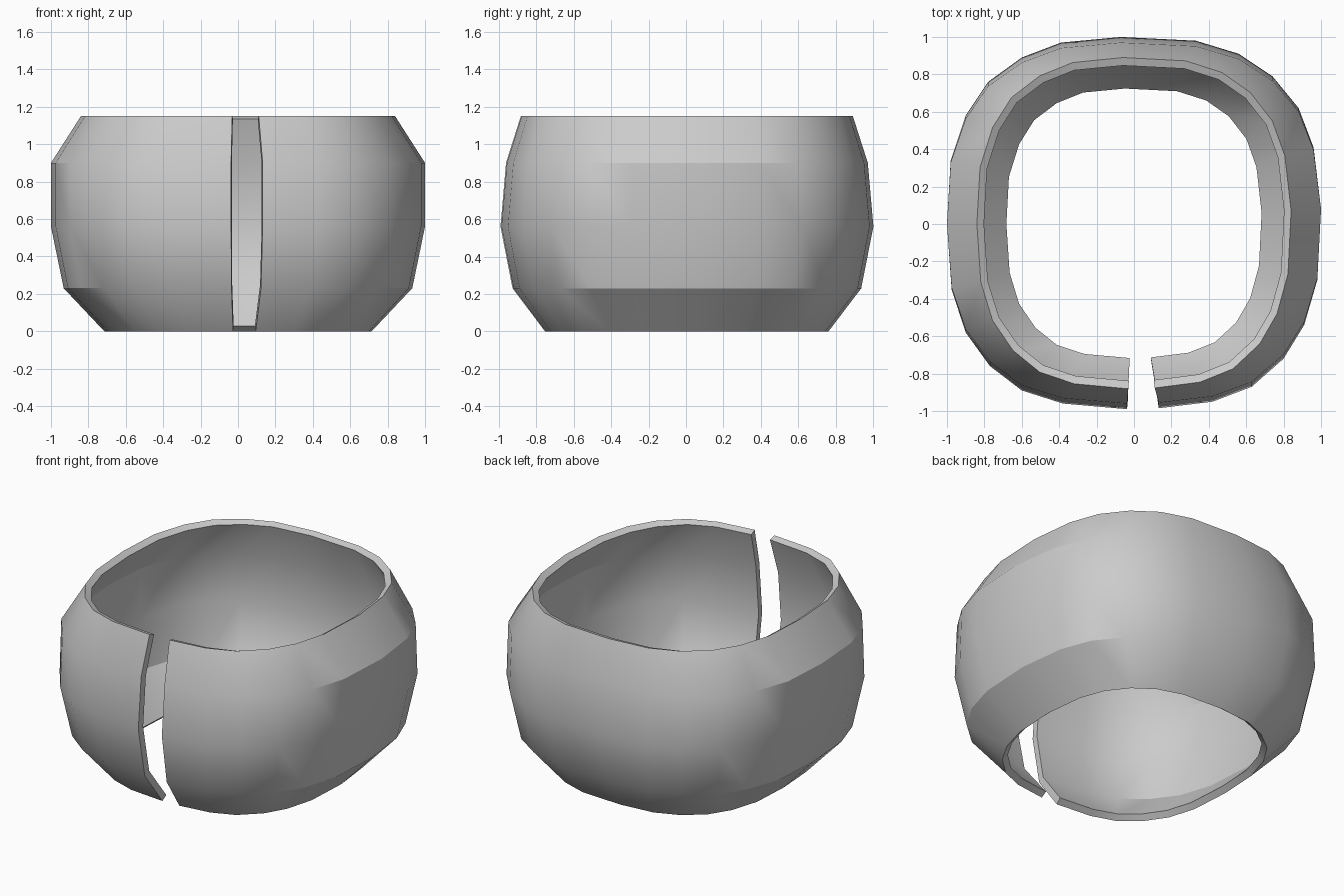
import bpy
import bmesh
import math

cube = bpy.data.objects.get("Cube")
if cube:
    bpy.data.objects.remove(cube, do_unlink=True)

# Plain grey metal
grey = bpy.data.materials.new("grey_metal")
grey.use_nodes = True
colour = (0.6, 0.6, 0.6, 1)
grey.diffuse_color = colour
grey.node_tree.nodes["Principled BSDF"].inputs["Base Color"].default_value = colour

# Rounded-square outline at the widest level, running clockwise from the gap
OUTLINE = [(-.037, -.99), (-.38, -.96), (-.6, -.89), (-.77, -.76), (-.9, -.58),
           (-.975, -.35), (-1, 0), (-.98, .34), (-.9, .58), (-.78, .76),
           (-.6, .89), (-.39, .97), (-.07, 1), (.33, .98), (.56, .91),
           (.74, .79), (.88, .62), (.96, .41), (1, .08), (.98, -.3),
           (.91, -.54), (.8, -.72), (.63, -.87), (.42, -.95), (.132, -.985)]
# Bulging side profile: height, x scale, y scale
LEVELS = [(0, .715, .76), (.23, .932, .935), (.56, 1, 1),
          (.9, 1, .97), (1.15, .84, .89)]

# Open band skinned through the levels
bm = bmesh.new()
rings = [[bm.verts.new((x * sx, y * sy, z)) for x, y in OUTLINE]
         for z, sx, sy in LEVELS]
for low, high in zip(rings, rings[1:]):
    for i in range(len(OUTLINE) - 1):
        bm.faces.new((low[i], high[i], high[i + 1], low[i + 1]))
mesh = bpy.data.meshes.new("split_band")
bm.to_mesh(mesh)
bm.free()
mesh.materials.append(grey)
band = bpy.data.objects.new("split_band", mesh)
bpy.context.collection.objects.link(band)

# Wall thickness, grown inward
wall = band.modifiers.new("wall", 'SOLIDIFY')
wall.thickness = 0.045
wall.offset = -1
bpy.context.view_layer.objects.active = band
band.select_set(True)
bpy.ops.object.modifier_apply(modifier="wall")
bpy.ops.object.shade_smooth_by_angle(angle=math.radians(30))
